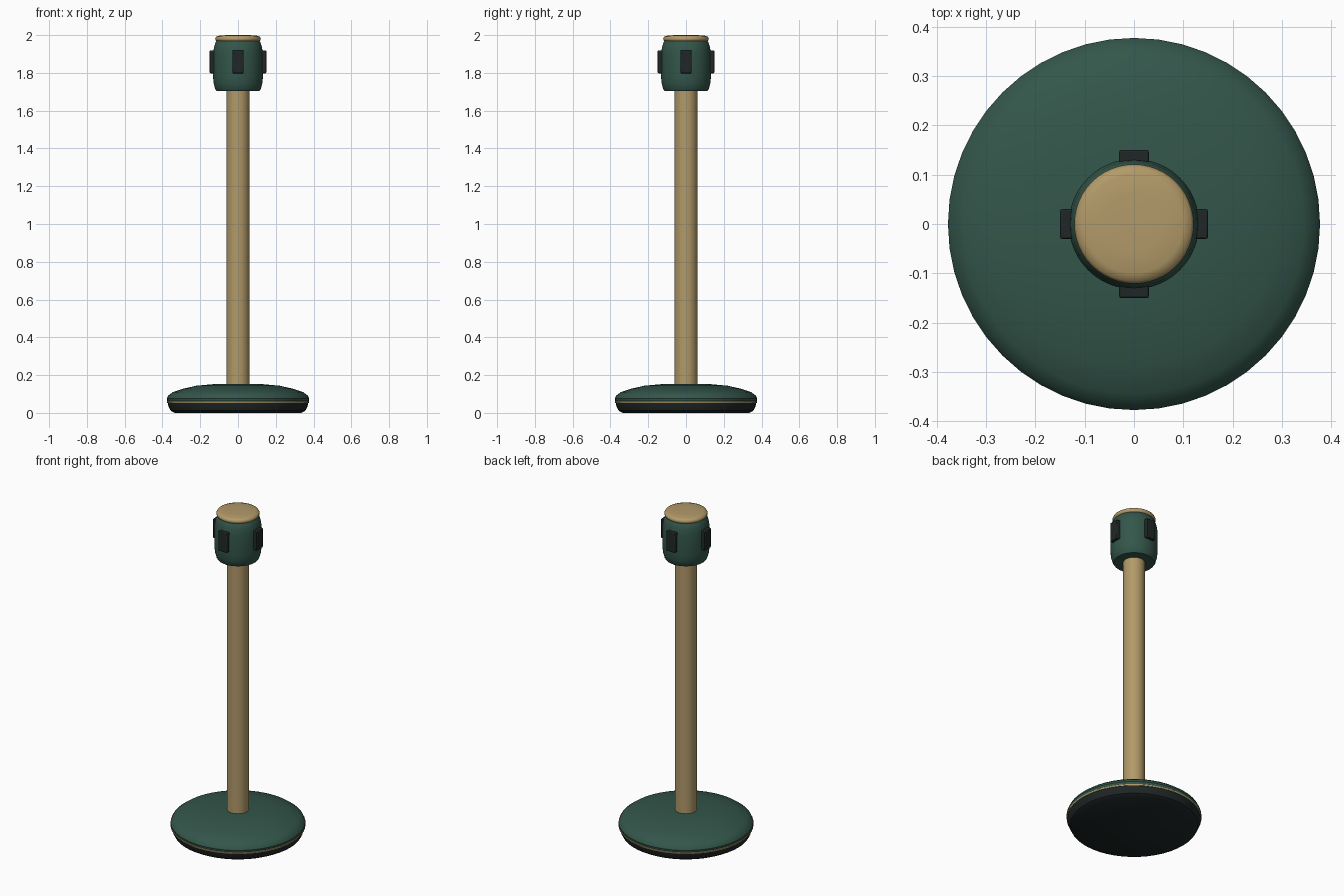
import bpy, bmesh, math

if "Cube" in bpy.data.objects:
    bpy.data.objects.remove(bpy.data.objects["Cube"])


def material(name, rgb):
    m = bpy.data.materials.new(name)
    m.diffuse_color = (*rgb, 1)
    m.use_nodes = True
    m.node_tree.nodes["Principled BSDF"].inputs["Base Color"].default_value = m.diffuse_color
    return m


GREEN = material("dark green", (0.033, 0.092, 0.069))
GOLD = material("brass", (0.445, 0.323, 0.142))
BLACK = material("near black", (0.014, 0.020, 0.020))


def finish(obj, mat, angle=35):
    obj.data.materials.append(mat)
    bpy.ops.object.select_all(action='DESELECT')
    obj.select_set(True)
    bpy.context.view_layer.objects.active = obj
    bpy.ops.object.shade_smooth_by_angle(angle=math.radians(angle))
    return obj


def lathe(name, profile, mat, sides=48, angle=35):
    """Turn (radius, z) points, listed bottom to top, into a capped solid."""
    bm = bmesh.new()
    rings = [[bm.verts.new((r * math.cos(2 * math.pi * i / sides),
                            r * math.sin(2 * math.pi * i / sides), z))
              for i in range(sides)] for r, z in profile]
    for a, b in zip(rings, rings[1:]):
        for i in range(sides):
            j = (i + 1) % sides
            bm.faces.new((a[i], a[j], b[j], b[i]))
    bm.faces.new(rings[0][::-1])
    bm.faces.new(rings[-1])
    mesh = bpy.data.meshes.new(name)
    bm.to_mesh(mesh)
    bm.free()
    obj = bpy.data.objects.new(name, mesh)
    bpy.context.collection.objects.link(obj)
    return finish(obj, mat, angle)


# Weighted base: rubber foot, brass trim line, domed cover
lathe("base_foot", [(0.335, 0), (0.357, 0.012), (0.368, 0.035), (0.372, 0.052)], BLACK)
lathe("base_trim", [(0.375, 0.052), (0.377, 0.055), (0.377, 0.060), (0.375, 0.062)], GOLD)
lathe("base_cover", [(0.374, 0.060), (0.377, 0.075), (0.369, 0.092), (0.345, 0.110),
                     (0.290, 0.128), (0.220, 0.144), (0.130, 0.152), (0.070, 0.154)], GREEN)

# Post
lathe("post", [(0.061, 0.14), (0.061, 1.73)], GOLD)

# Belt head and its cap
lathe("belt_head", [(0.114, 1.705), (0.121, 1.715), (0.129, 1.745), (0.132, 1.78),
                    (0.132, 1.90), (0.127, 1.935), (0.117, 1.965), (0.110, 1.972)], GREEN)
lathe("head_cap", [(0.110, 1.966), (0.119, 1.972), (0.121, 1.982), (0.116, 1.992),
                   (0.100, 1.997), (0.060, 2.0)], GOLD, angle=50)

# Four belt clips around the head
for k, side in enumerate(("right", "back", "left", "front")):
    a = k * math.pi / 2
    bpy.ops.mesh.primitive_cube_add(
        size=1, location=(0.13 * math.cos(a), 0.13 * math.sin(a), 1.858))
    clip = bpy.context.object
    clip.name = "belt_clip_" + side
    clip.rotation_euler.z = a
    clip.scale = (0.04, 0.06, 0.12)
    bpy.ops.object.transform_apply(location=False, rotation=True, scale=True)
    bev = clip.modifiers.new("rounded edges", 'BEVEL')
    bev.width = 0.004
    bev.segments = 2
    finish(clip, BLACK)
